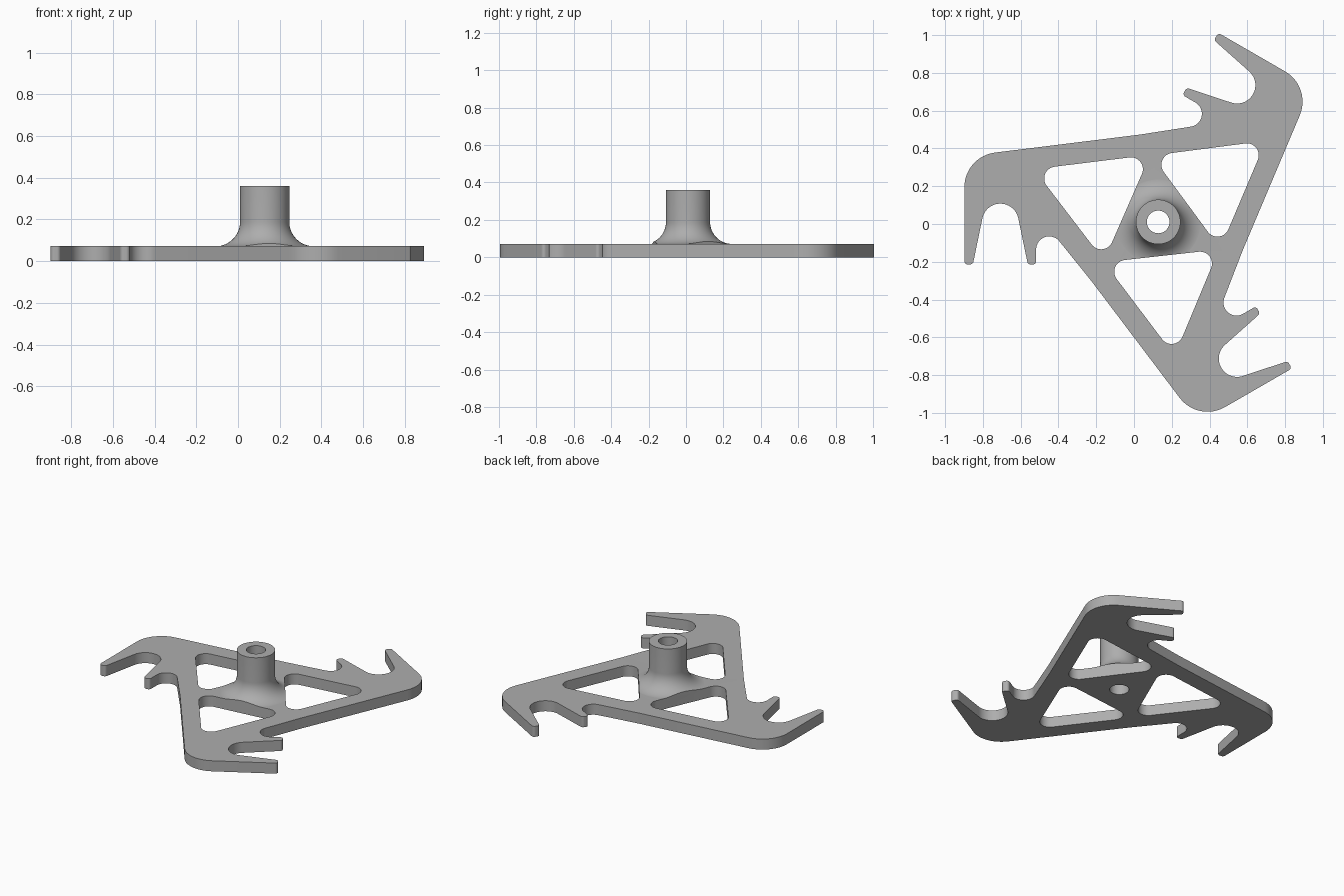
import bpy, bmesh, math
from mathutils import Vector, Matrix

if "Cube" in bpy.data.objects:
    bpy.data.objects.remove(bpy.data.objects["Cube"], do_unlink=True)

HUB = Vector((0.128, 0.011, 0))
THICK, TOP = 0.072, 0.36
HUB_R, BORE_R, FILLET = 0.118, 0.06, 0.117

grey = bpy.data.materials.new("plain grey")
grey.use_nodes = True
grey.diffuse_color = (0.42, 0.42, 0.42, 1)
grey.node_tree.nodes["Principled BSDF"].inputs["Base Color"].default_value = grey.diffuse_color


def rounded(corners, steps=12):
    """Closed polygon with every (x, y, radius) corner replaced by a tangent arc."""
    out = []
    for i, (x, y, r) in enumerate(corners):
        p = Vector((x, y))
        a = (Vector(corners[i - 1][:2]) - p).normalized()
        b = (Vector(corners[(i + 1) % len(corners)][:2]) - p).normalized()
        half = a.angle(b) / 2
        centre = p + (a + b).normalized() * (r / math.sin(half))
        start = p + a * (r / math.tan(half)) - centre
        sweep = math.pi - 2 * half
        turn = 1 if a.x * b.y - a.y * b.x < 0 else -1
        n = max(2, round(steps * sweep / 1.5))
        for k in range(n + 1):
            out.append(centre + Matrix.Rotation(turn * sweep * k / n, 2) @ start)
    return out


def turned(corners, i):
    """Corners turned clockwise by a third of a circle, i times."""
    rot = Matrix.Rotation(-i * math.tau / 3, 2)
    return [(*(rot @ Vector((x, y))), r) for x, y, r in corners]


def finish(name, bm):
    bmesh.ops.recalc_face_normals(bm, faces=bm.faces)
    mesh = bpy.data.meshes.new(name)
    bm.to_mesh(mesh)
    bm.free()
    mesh.materials.append(grey)
    obj = bpy.data.objects.new(name, mesh)
    obj.location = HUB
    bpy.context.collection.objects.link(obj)
    return obj


def prism(name, points, z0, z1):
    bm = bmesh.new()
    face = bm.faces.new([bm.verts.new((p[0], p[1], z0)) for p in points])
    new = bmesh.ops.extrude_face_region(bm, geom=[face])["geom"]
    bmesh.ops.translate(bm, vec=(0, 0, z1 - z0),
                        verts=[g for g in new if isinstance(g, bmesh.types.BMVert)])
    return finish(name, bm)


def combine(target, tool, operation):
    tool.hide_render = True
    mod = target.modifiers.new(operation, "BOOLEAN")
    mod.operation, mod.object, mod.solver = operation, tool, "EXACT"
    bpy.context.view_layer.objects.active = target
    bpy.ops.object.modifier_apply(modifier=mod.name)
    bpy.data.objects.remove(tool, do_unlink=True)


# One arm: small notch, short prong, large notch, long prong, outer corner
ARM = [(-0.352, -0.315, 1.0), (-0.646, 0.05, 0.069),
       (-0.646, -0.225, 0.018), (-0.69, -0.225, 0.018),
       (-0.836, 0.479, 0.097),
       (-0.981, -0.225, 0.018), (-1.026, -0.225, 0.018),
       (-1.026, 0.347, 0.185)]
HOLE = [(-0.657, 0.279, 0.063), (-0.042, 0.355, 0.063), (-0.287, -0.205, 0.063)]

# Three-armed flat plate
plate = prism("hooked_plate_with_hub",
              rounded(sum((turned(ARM, i) for i in range(3)), [])), 0, THICK)

# Hub post with a flared foot, turned from a profile
profile = [(0, THICK / 2), (HUB_R + FILLET, THICK / 2)]
for k in range(17):
    a = math.pi / 2 * k / 16
    profile.append((HUB_R + FILLET * (1 - math.sin(a)),
                    THICK - 0.0005 + FILLET * (1 - math.cos(a))))
profile += [(HUB_R, TOP), (0, TOP)]
bm = bmesh.new()
verts = [bm.verts.new((r, 0, z)) for r, z in profile]
edges = [bm.edges.new(pair) for pair in zip(verts, verts[1:])]
bmesh.ops.spin(bm, geom=verts + edges, cent=(0, 0, 0), axis=(0, 0, 1),
               angle=math.tau, steps=72, use_merge=True)
bmesh.ops.remove_doubles(bm, verts=bm.verts, dist=1e-5)
combine(plate, finish("hub_post", bm), "UNION")

# Three triangular windows, which also trim the flared foot
for i in range(3):
    combine(plate, prism("window_cutter", rounded(turned(HOLE, i)), -0.1, 0.5), "DIFFERENCE")

# Bore through the hub
circle = [(BORE_R * math.cos(math.tau * k / 48), BORE_R * math.sin(math.tau * k / 48))
          for k in range(48)]
combine(plate, prism("bore_cutter", circle, -0.1, 0.5), "DIFFERENCE")

bpy.ops.object.select_all(action="DESELECT")
plate.select_set(True)
bpy.context.view_layer.objects.active = plate
bpy.ops.object.shade_smooth_by_angle(angle=math.radians(30))
